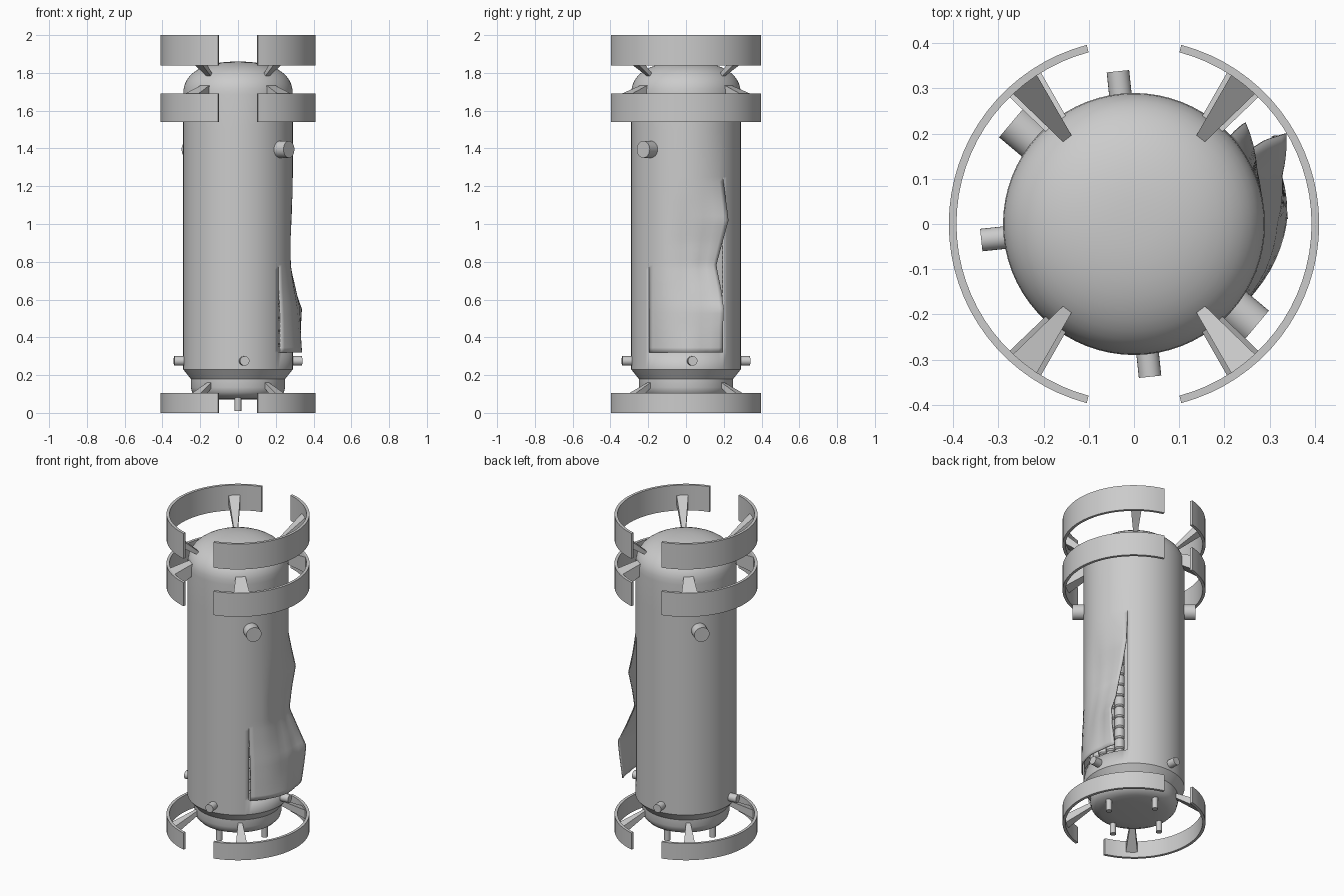
import bpy, bmesh
from math import sin, cos, pi, radians, atan2, sqrt
from mathutils import Vector, Matrix

if "Cube" in bpy.data.objects:
    bpy.data.objects.remove(bpy.data.objects["Cube"])

SEG = 68
R = 0.29


def finish(name, bm, smooth=True, thick=0):
    me = bpy.data.meshes.new(name)
    bm.to_mesh(me)
    bm.free()
    ob = bpy.data.objects.new(name, me)
    bpy.context.collection.objects.link(ob)
    bpy.ops.object.select_all(action='DESELECT')
    ob.select_set(True)
    bpy.context.view_layer.objects.active = ob
    if smooth:
        bpy.ops.object.shade_smooth_by_angle(angle=radians(32))
    if thick:
        m = ob.modifiers.new("wall", 'SOLIDIFY')
        m.thickness = thick
        m.offset = -1
    return ob


def rod(name, p, q, r, seg=24):
    p, q = Vector(p), Vector(q)
    bm = bmesh.new()
    rot = (q - p).to_track_quat('Z', 'Y').to_matrix().to_4x4()
    bmesh.ops.create_cone(bm, cap_ends=True, segments=seg, radius1=r, radius2=r,
                          depth=(q - p).length, matrix=Matrix.Translation((p + q) / 2) @ rot)
    return finish(name, bm)


# torn wall: outward x push at five angles, then a sideways y shift of the free edge
TEAR = [
    (0.32, .010, .030, .048, .058, .095, .000),
    (0.45, .010, .025, .035, .058, .115, .000),
    (0.55, .008, .020, .028, .058, .124, .005),
    (0.65, .003, .010, .010, .035, .080, -.008),
    (0.78, 0, 0, -.012, -.004, .035, -.035),
    (0.90, 0, 0, -.015, -.005, .030, -.003),
    (1.02, 0, 0, -.008, .003, .033, .030),
    (1.15, 0, 0, -.002, .001, .012, .013),
    (1.25, 0, 0, 0, 0, 0, 0),
]


def tear(u, z):
    for a, b in zip(TEAR, TEAR[1:]):
        if z <= b[0] + 1e-6:
            t = (z - a[0]) / (b[0] - a[0])
            row = [x + (y - x) * t for x, y in zip(a, b)][1:]
            break
    k = min(int(u * 4), 3)
    f = u * 4 - k
    return row[k] + (row[k + 1] - row[k]) * f, row[5] * max(0, u * 2 - 1)


# tank shell: lathed profile with the torn sector displaced
N = 36
zs = [0.32 + 0.93 * i / N for i in range(N + 1)]
prof = [(.12, .071), (.19, .076), (.225, .09), (.243, .11), (.25, .135), (.25, .18),
        (.29, .23)] + [(R, z) for z in zs] + [(R, 1.5)]
for i in range(12):
    t = i / 12 * pi / 2
    prof.append((R * cos(t) ** .85, 1.685 + .175 * sin(t) ** .85))
first = 7
HALF = 8
bm = bmesh.new()
rows = [[bm.verts.new((r * cos(2 * pi * j / SEG), r * sin(2 * pi * j / SEG), z))
         for j in range(SEG)] for r, z in prof]
bot, top = bm.verts.new((0, 0, .07)), bm.verts.new((0, 0, 1.86))
for i in range(len(prof) - 1):
    for j in range(SEG):
        inside = (j < HALF or j >= SEG - HALF) and first <= i < first + N
        if not inside:
            k = (j + 1) % SEG
            bm.faces.new((rows[i][j], rows[i][k], rows[i + 1][k], rows[i + 1][j]))
for j in range(SEG):
    k = (j + 1) % SEG
    bm.faces.new((bot, rows[0][k], rows[0][j]))
    bm.faces.new((top, rows[-1][j], rows[-1][k]))
flap = []
for z in zs:
    line = []
    for j in range(-HALF, HALF + 1):
        a = 2 * pi * j / SEG
        dx, dy = tear((j + HALF) / (2 * HALF), z)
        line.append(bm.verts.new((R * cos(a) + dx, R * sin(a) + dy, z)))
    flap.append(line)
for i in range(N):
    for j in range(2 * HALF):
        bm.faces.new((flap[i][j], flap[i][j + 1], flap[i + 1][j + 1], flap[i + 1][j]))
bmesh.ops.remove_doubles(bm, verts=bm.verts[:], dist=0.0004)
loose = [v for v in bm.verts if not v.link_faces]
bmesh.ops.delete(bm, geom=loose, context='VERTS')
finish("tank_shell", bm, thick=0.006)

# stacked inner cells seen through the tear
for n, deg in enumerate(range(-41, 42, 14)):
    a = radians(deg)
    cx, cy = .23 * cos(a), .23 * sin(a)
    bm = bmesh.new()
    for s in range(13):
        for r1, r2, h, off in ((.023, .029, .008, .004), (.029, .029, .054, .035), (.029, .023, .008, .066)):
            bmesh.ops.create_cone(bm, cap_ends=True, segments=14, radius1=r1, radius2=r2, depth=h,
                                  matrix=Matrix.Translation((cx, cy, .29 + s * .07 + off)))
    finish(f"inner_stack_{n}", bm)


# split guard rings
def guard(name, z0, z1):
    bm = bmesh.new()
    n = 32
    for side in (0, pi):
        sec = []
        for i in range(n + 1):
            a = side + radians(-75.2 + 150.4 * i / n)
            sec.append([bm.verts.new((r * cos(a), r * sin(a), z))
                        for r, z in ((.393, z0), (.41, z0), (.41, z1), (.393, z1))])
        for p, q in zip(sec, sec[1:]):
            for k in range(4):
                m = (k + 1) % 4
                bm.faces.new((p[k], q[k], q[m], p[m]))
        bm.faces.new(sec[0])
        bm.faces.new(sec[-1][::-1])
    bmesh.ops.recalc_face_normals(bm, faces=bm.faces[:])
    finish(name, bm)


guard("base_ring", 0, .105)
guard("shoulder_ring", 1.54, 1.69)
guard("top_ring", 1.84, 2.0)


# tapered struts; each end is (radius, half width, z low, z high)
def struts(name, inner, outer):
    for n, deg in enumerate((52, 128, 232, 308)):
        a = radians(deg)
        d, t = Vector((cos(a), sin(a), 0)), Vector((-sin(a), cos(a), 0))
        bm = bmesh.new()
        ends = []
        for r, w, lo, hi in (inner, outer):
            ends.append([bm.verts.new(d * r + t * s * w + Vector((0, 0, z)))
                         for s, z in ((-1, lo), (1, lo), (1, hi), (-1, hi))])
        p, q = ends
        bm.faces.new(p)
        bm.faces.new(q)
        for k in range(4):
            m = (k + 1) % 4
            bm.faces.new((p[k], p[m], q[m], q[k]))
        bmesh.ops.recalc_face_normals(bm, faces=bm.faces[:])
        finish(f"{name}_{n}", bm, smooth=False)


struts("top_strut", (.24, .012, 1.775, 1.80), (.397, .034, 1.88, 1.94))
struts("shoulder_bracket", (.28, .028, 1.66, 1.735), (.397, .045, 1.59, 1.69))
struts("base_strut", (.24, .012, .135, .165), (.397, .034, .03, .085))

# side ports
for n, deg in enumerate((6, 96, 186, 276)):
    a = radians(deg)
    rod(f"lower_port_{n}", (.27 * cos(a), .27 * sin(a), .275), (.34 * cos(a), .34 * sin(a), .275), .025)
for n, deg in enumerate((-40, 140)):
    a = radians(deg)
    rod(f"upper_port_{n}", (.27 * cos(a), .27 * sin(a), 1.395), (.352 * cos(a), .352 * sin(a), 1.395), .045)

# drain studs under the tank
for n in range(4):
    a = n * pi / 2
    rod(f"drain_stud_{n}", (.187 * cos(a), .187 * sin(a), .01), (.187 * cos(a), .187 * sin(a), .09), .018, 16)
